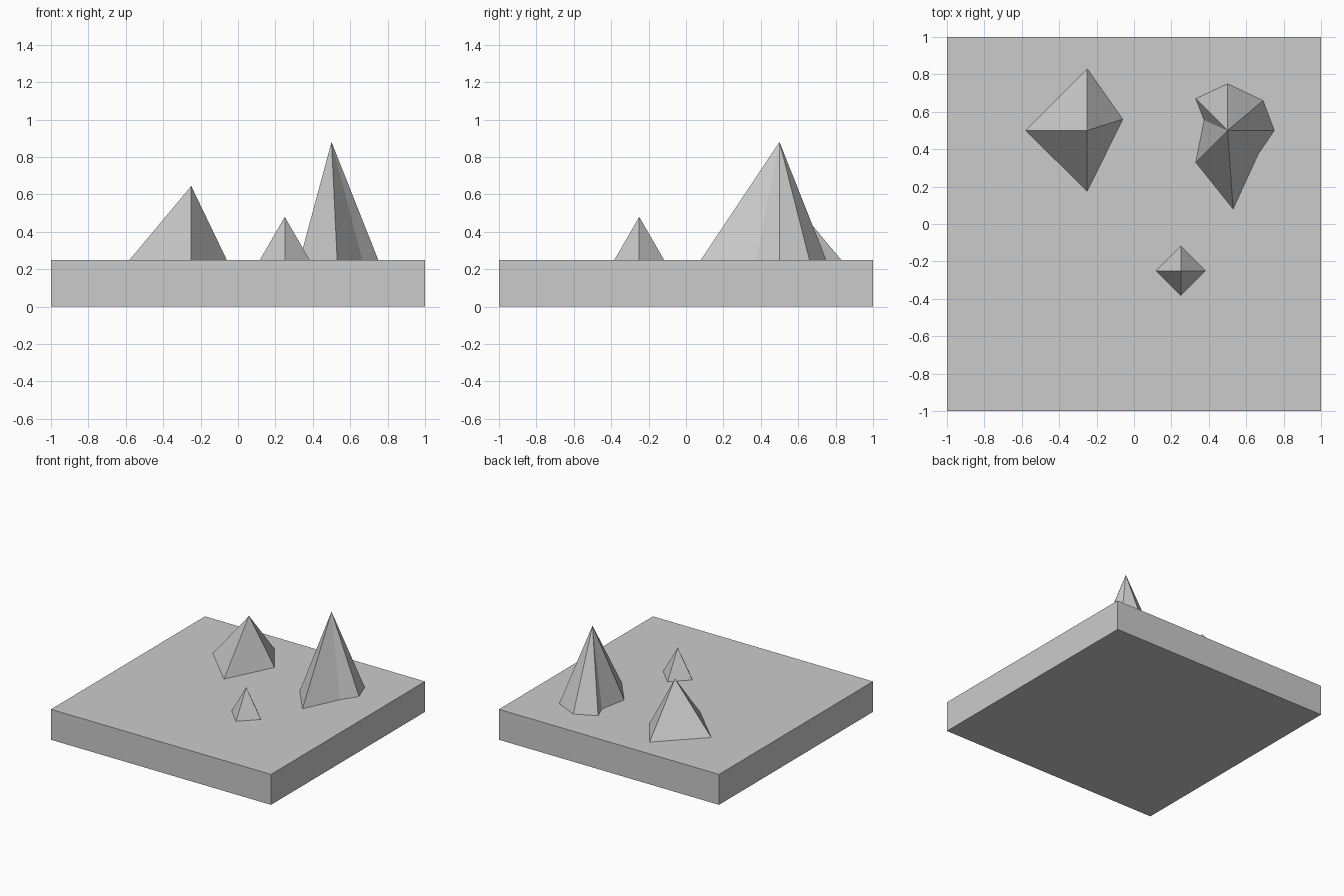
import bpy, bmesh

if "Cube" in bpy.data.objects:
    bpy.data.objects.remove(bpy.data.objects["Cube"])

TOP = 0.25


def make_object(name, bm):
    bmesh.ops.recalc_face_normals(bm, faces=bm.faces)
    mesh = bpy.data.meshes.new(name)
    bm.to_mesh(mesh)
    bm.free()
    bpy.context.collection.objects.link(bpy.data.objects.new(name, mesh))


def peak(name, apex, outline):
    """Fan of flat triangles from a counter-clockwise outline on the slab up to an apex."""
    bm = bmesh.new()
    tip = bm.verts.new(apex)
    ring = [bm.verts.new((x, y, TOP)) for x, y in outline]
    for a, b in zip(ring, ring[1:] + ring[:1]):
        bm.faces.new((a, b, tip))
    make_object(name, bm)


# Ground slab
bm = bmesh.new()
bmesh.ops.create_cube(bm, size=1)
bmesh.ops.scale(bm, vec=(2, 2, TOP), verts=bm.verts)
bmesh.ops.translate(bm, vec=(0, 0, TOP / 2), verts=bm.verts)
make_object("ground_slab", bm)

# Medium four-sided peak
peak("medium_peak", (-0.25, 0.5, 0.645),
     [(-0.06, 0.56), (-0.25, 0.83), (-0.58, 0.5), (-0.25, 0.175)])

# Tall peak with an irregular foot
peak("tall_peak", (0.5, 0.5, 0.88),
     [(0.75, 0.5), (0.69, 0.66), (0.5, 0.75), (0.33, 0.67),
      (0.375, 0.555), (0.33, 0.33), (0.53, 0.08), (0.665, 0.375)])

# Small regular peak
r = 0.133
peak("small_peak", (0.25, -0.25, 0.48),
     [(0.25 + r, -0.25), (0.25, -0.25 + r), (0.25 - r, -0.25), (0.25, -0.25 - r)])
